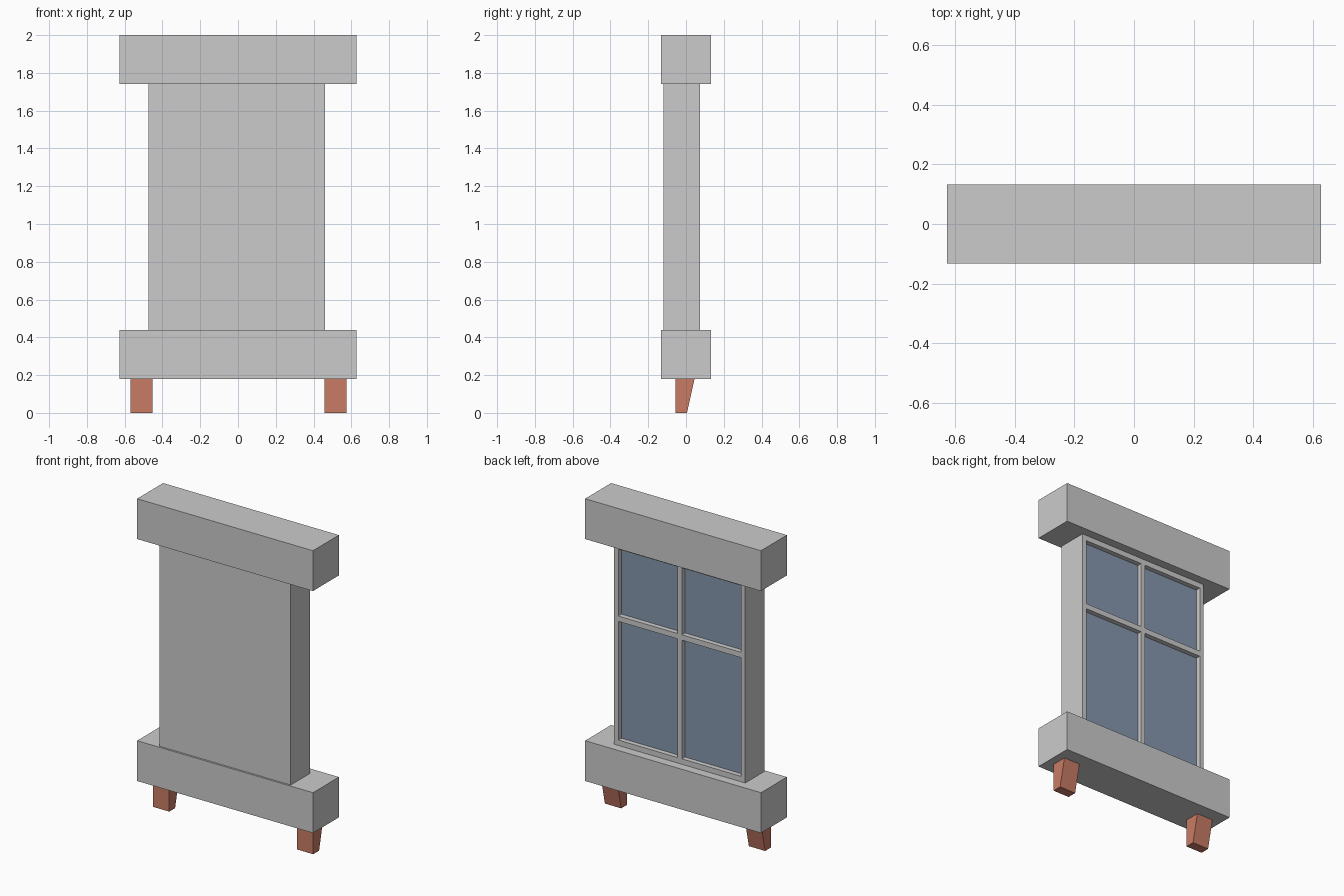
import bpy, bmesh
from mathutils import Vector

if "Cube" in bpy.data.objects:
    bpy.data.objects.remove(bpy.data.objects["Cube"])


def material(name, color):
    mat = bpy.data.materials.new(name)
    mat.diffuse_color = color
    mat.use_nodes = True
    mat.node_tree.nodes["Principled BSDF"].inputs["Base Color"].default_value = mat.diffuse_color
    return mat


def box_mesh(lo, hi):
    bm = bmesh.new()
    bmesh.ops.create_cube(bm, size=1)
    lo, hi = Vector(lo), Vector(hi)
    for v in bm.verts:
        v.co = Vector(l + (c + 0.5) * (h - l) for l, h, c in zip(lo, hi, v.co))
    return bm


def finish(bm, name, mats=()):
    bmesh.ops.recalc_face_normals(bm, faces=bm.faces)
    mesh = bpy.data.meshes.new(name)
    bm.to_mesh(mesh)
    bm.free()
    for m in mats:
        mesh.materials.append(m)
    obj = bpy.data.objects.new(name, mesh)
    bpy.context.collection.objects.link(obj)
    return obj


brick = material("brick", (0.58, 0.2, 0.13, 1))
glass = material("glass", (0.24, 0.31, 0.42, 1))
stone = material("stone", (0.8, 0.8, 0.8, 1))

# Lintel above and sill below
for name, z in (("sill", 0.18), ("lintel", 1.74)):
    finish(box_mesh((-0.627, -0.132, z), (0.627, 0.132, z + 0.26)), name)

# Window block: solid front, four recessed panes in the back
BACK, GLASS_Y = 0.075, 0.045
X_CUTS = (-0.445, -0.023, 0.007, 0.43)
Z_CUTS = (0.475, 1.24, 1.275, 1.705)
bm = box_mesh((-0.475, -0.12, 0.44), (0.46, BACK, 1.74))
for axis, cuts in ((Vector((1, 0, 0)), X_CUTS), (Vector((0, 0, 1)), Z_CUTS)):
    for c in cuts:
        bmesh.ops.bisect_plane(bm, geom=bm.verts[:] + bm.edges[:] + bm.faces[:],
                               plane_co=axis * c, plane_no=axis)


def in_opening(value, cuts):
    return cuts[0] < value < cuts[1] or cuts[2] < value < cuts[3]


panes = []
for f in bm.faces:
    c = f.calc_center_median()
    if c.y > BACK - 0.001 and in_opening(c.x, X_CUTS) and in_opening(c.z, Z_CUTS):
        panes.append(f)
bmesh.ops.inset_individual(bm, faces=panes, thickness=0.001, depth=0)
for f in panes:
    f.material_index = 1
    for v in f.verts:
        v.co.y = GLASS_Y
finish(bm, "window", (stone, glass))

# Brick brackets under the sill, tapering at the back
for side, x in (("left", -0.568), ("right", 0.459)):
    bm = box_mesh((x, -0.055, 0), (x + 0.116, 0.045, 0.18))
    for v in bm.verts:
        if v.co.z < 0.01 and v.co.y > 0:
            v.co.y = 0.005
    finish(bm, side + "_bracket", (brick,))
